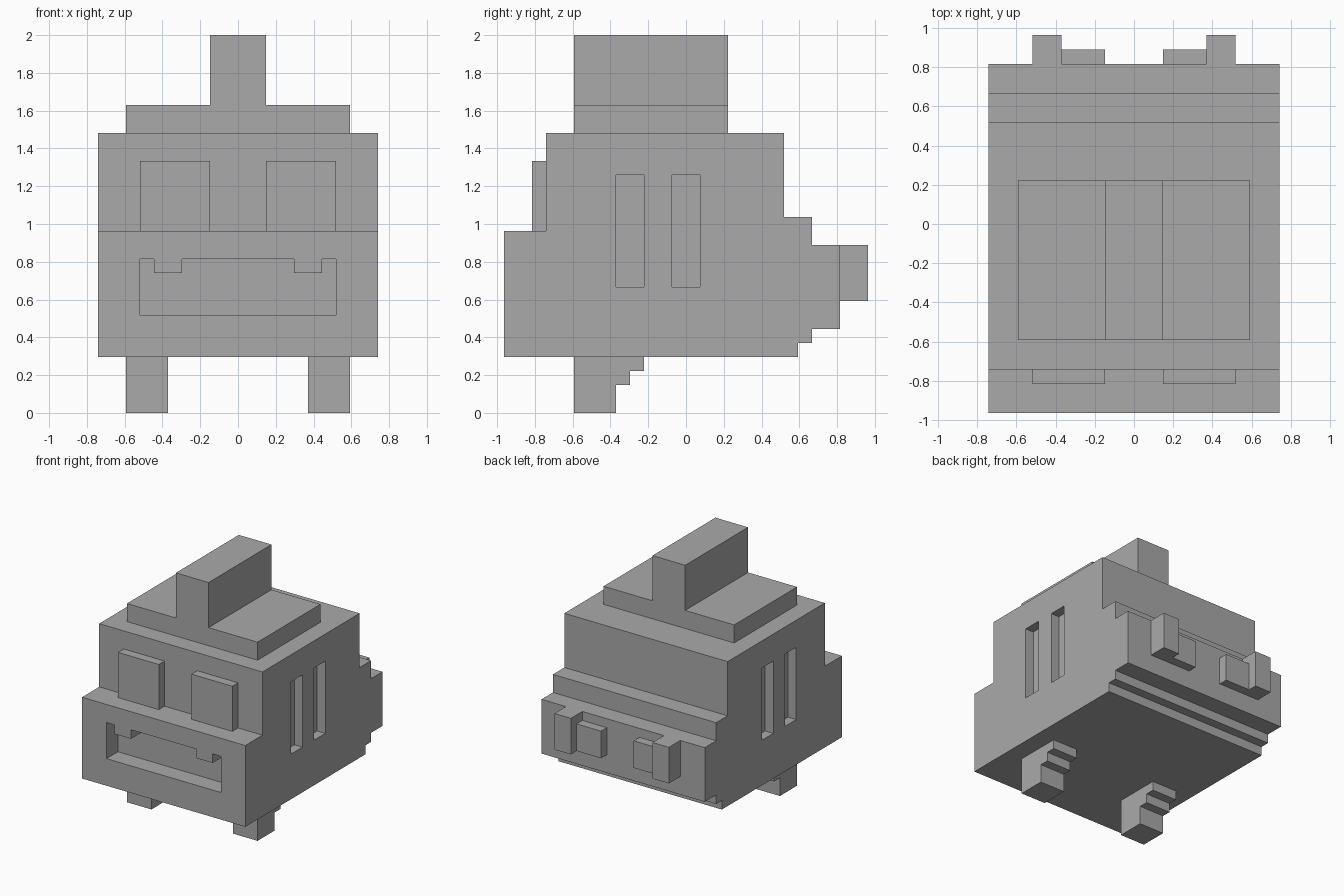
import bpy, bmesh

cube = bpy.data.objects.get("Cube")
if cube:
    bpy.data.objects.remove(cube, do_unlink=True)

U = 2 / 27  # size of one block unit

grey = bpy.data.materials.new("plain grey")
grey.use_nodes = True
colour = (0.4, 0.4, 0.4, 1)
grey.diffuse_color = colour
grey.node_tree.nodes["Principled BSDF"].inputs["Base Color"].default_value = colour


def prism(name, profile, axis, start, end):
    """Extrude a (y, z) profile along x, or an (x, z) profile along y."""
    bm = bmesh.new()
    place = (lambda p: (start, *p)) if axis == "x" else (lambda p: (p[0], start, p[1]))
    face = bm.faces.new([bm.verts.new(place(p)) for p in profile])
    moved = bmesh.ops.extrude_face_region(bm, geom=[face])["geom"]
    shift = end - start
    bmesh.ops.translate(bm, verts=[v for v in moved if isinstance(v, bmesh.types.BMVert)],
                        vec=(shift, 0, 0) if axis == "x" else (0, shift, 0))
    bmesh.ops.recalc_face_normals(bm, faces=bm.faces)
    bmesh.ops.scale(bm, verts=bm.verts, vec=(U, U, U))
    mesh = bpy.data.meshes.new(name)
    bm.to_mesh(mesh)
    bm.free()
    mesh.materials.append(grey)
    obj = bpy.data.objects.new(name, mesh)
    bpy.context.collection.objects.link(obj)
    return obj


def box(name, x, y, z):
    return prism(name, [(y[0], z[0]), (y[1], z[0]), (y[1], z[1]), (y[0], z[1])], "x", *x)


def cut(target, cutter):
    mod = target.modifiers.new("cut", "BOOLEAN")
    mod.operation, mod.solver, mod.object = "DIFFERENCE", "EXACT", cutter
    bpy.context.view_layer.objects.active = target
    bpy.ops.object.modifier_apply(modifier=mod.name)
    bpy.data.objects.remove(cutter, do_unlink=True)


# Stepped body with jutting jaw and stepped back
body = prism("body", [(-13, 4), (8, 4), (8, 5), (9, 5), (9, 6), (11, 6), (11, 12), (9, 12),
                      (9, 14), (7, 14), (7, 20), (-10, 20), (-10, 13), (-13, 13)], "x", -10, 10)

# Recessed mouth, leaving two upper teeth
cut(body, prism("mouth_cutter", [(-7, 7), (7, 7), (7, 11), (6, 11), (6, 10), (4, 10), (4, 11),
                                 (-4, 11), (-4, 10), (-6, 10), (-6, 11), (-7, 11)], "y", -14, -11))

# Cap and crest
box("cap", (-8, 8), (-8, 3), (20, 22))
box("crest", (-2, 2), (-8, 3), (22, 27))

# Mirrored parts
for side, s in (("left", 1), ("right", -1)):
    def span(a, b):
        return tuple(sorted((s * a, s * b)))

    for y in (-5, -1):  # side slots
        cut(body, box("slot_cutter", span(9, 11), (y, y + 2), (9, 17)))
    box(side + "_eye", span(2, 7), (-11, -10), (13, 18))
    prism(side + "_foot", [(-8, 0), (-5, 0), (-5, 2), (-4, 2), (-4, 3), (-3, 3), (-3, 4), (-8, 4)],
          "x", *span(5, 8))
    box(side + "_back_post", span(5, 7), (11, 13), (8, 12))
    box(side + "_back_block", span(2, 5), (11, 12), (8, 11))
